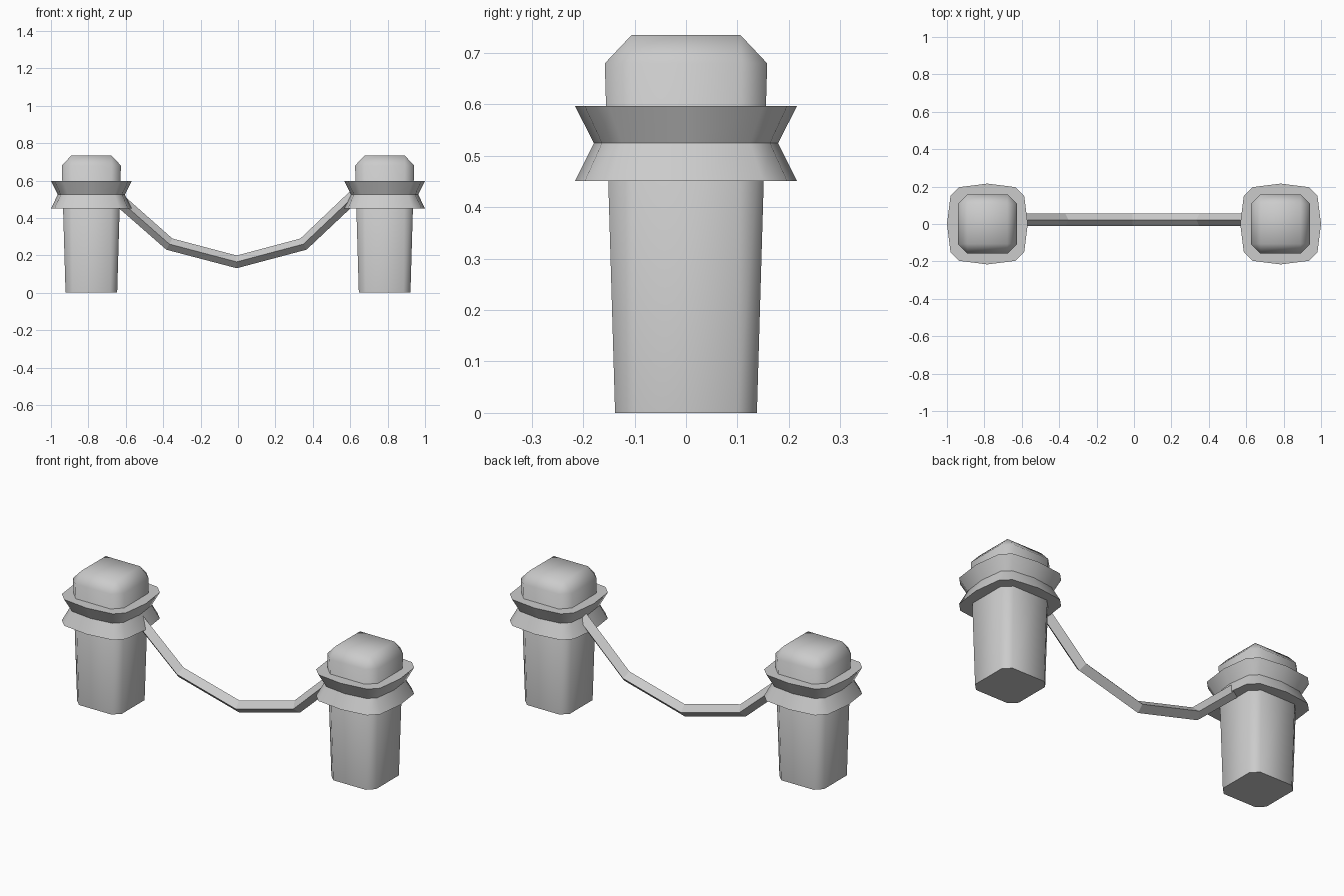
import bpy, bmesh, math
from mathutils import Vector

cube = bpy.data.objects.get("Cube")
if cube:
    bpy.data.objects.remove(cube, do_unlink=True)

grey = bpy.data.materials.new("stone grey")
grey.use_nodes = True
colour = (0.6, 0.6, 0.6, 1)
grey.diffuse_color = colour
grey.node_tree.nodes["Principled BSDF"].inputs["Base Color"].default_value = colour


def loft(name, sections, smooth_angle=None):
    """Skin a closed solid through sections with equal point counts."""
    bm = bmesh.new()
    loops = [[bm.verts.new(p) for p in s] for s in sections]
    for a, b in zip(loops, loops[1:]):
        for i in range(len(a)):
            j = (i + 1) % len(a)
            bm.faces.new((a[i], a[j], b[j], b[i]))
    bm.faces.new(loops[0][::-1])
    bm.faces.new(loops[-1])
    bmesh.ops.remove_doubles(bm, verts=bm.verts, dist=0.0005)
    bmesh.ops.recalc_face_normals(bm, faces=bm.faces)
    mesh = bpy.data.meshes.new(name)
    bm.to_mesh(mesh)
    bm.free()
    mesh.materials.append(grey)
    obj = bpy.data.objects.new(name, mesh)
    bpy.context.collection.objects.link(obj)
    if smooth_angle:
        bpy.ops.object.select_all(action='DESELECT')
        obj.select_set(True)
        bpy.context.view_layer.objects.active = obj
        bpy.ops.object.shade_smooth_by_angle(angle=math.radians(smooth_angle))
    return obj


def four_sided(x, z, side):
    """Repeat the points of one side around a vertical axis at x."""
    pts = []
    for _ in range(4):
        pts += [(x + px, py, z) for px, py in side]
        side = [(-py, px) for px, py in side]
    return pts


def post_section(x, z, half, flat):
    return four_sided(x, z, [(half, -flat), (half, flat)])


def collar_section(x, z, s):
    side = [(0.197, -0.15), (0.216, 0), (0.197, 0.15)]
    return four_sided(x, z, [(px * s, py * s) for px, py in side])


# Two tapered posts, each with a bevelled cap and a waisted collar
for label, x in (("right", -0.784), ("left", 0.784)):
    loft(label + "_post", [post_section(x, 0, 0.138, 0.1),
                           post_section(x, 0.68, 0.158, 0.108),
                           post_section(x, 0.735, 0.106, 0.106)], 48)
    loft(label + "_collar", [collar_section(x, 0.451, 1),
                             collar_section(x, 0.525, 0.83),
                             collar_section(x, 0.597, 1)], 48)

# Sagging diamond-section rope with mitred joints
path = [Vector((x, 0.022, z)) for x, z in
        ((-0.64, 0.5), (-0.367, 0.26), (-0.007, 0.165), (0.35, 0.26), (0.63, 0.525))]
radius = 0.034
sections = []
for i, p in enumerate(path):
    before = (p - path[max(i - 1, 0)]).normalized()
    after = (path[min(i + 1, len(path) - 1)] - p).normalized()
    along = (before + after).normalized()
    up = Vector((-along.z, 0, along.x)) * radius
    out = Vector((0, radius, 0))
    sections.append([p + up, p + out, p - up, p - out])
loft("rope", sections)
